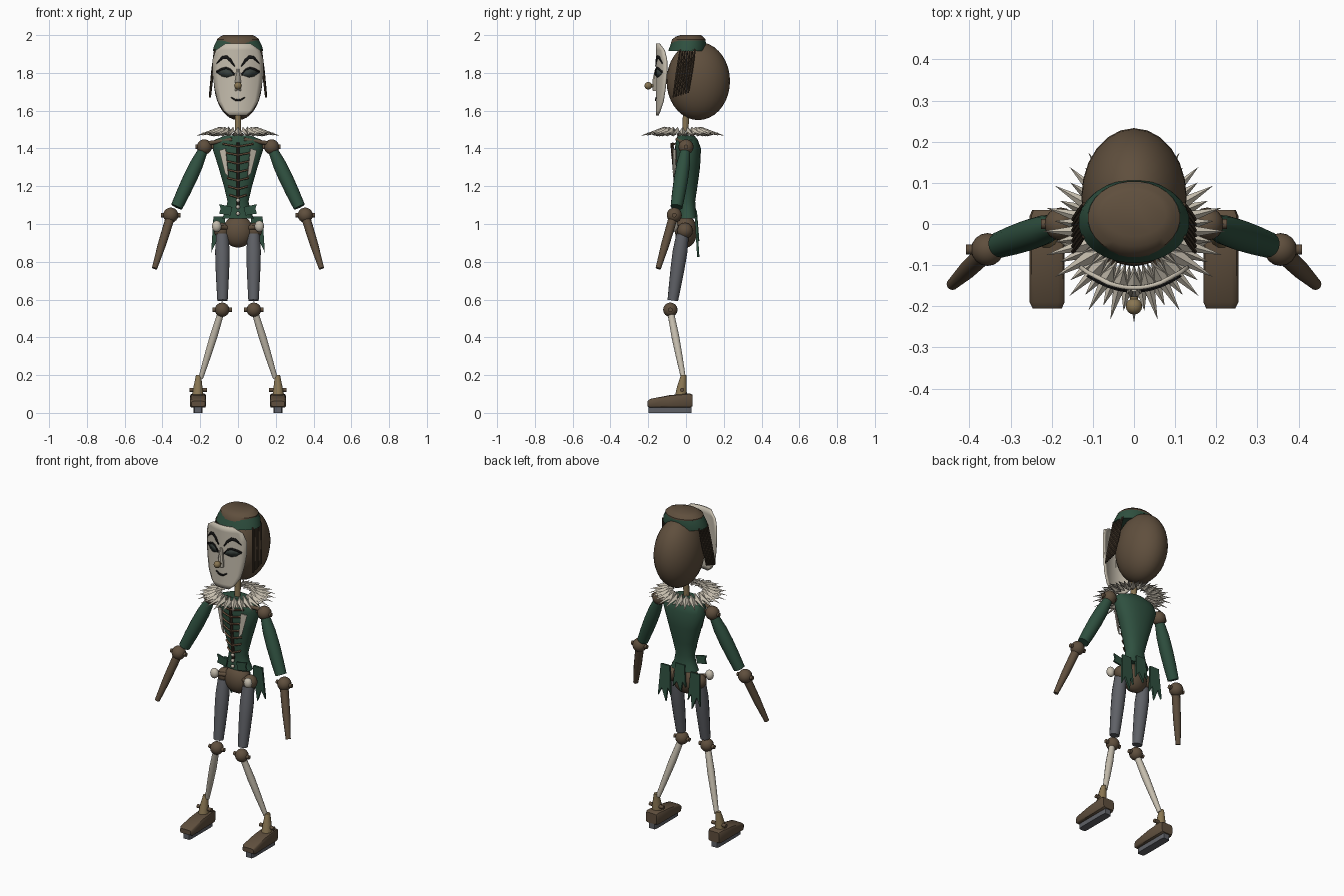
import bpy, bmesh, math
from mathutils import Vector

if "Cube" in bpy.data.objects:
    bpy.data.objects.remove(bpy.data.objects["Cube"])


def material(name, rgb):
    m = bpy.data.materials.new(name)
    m.diffuse_color = (*rgb, 1)
    m.use_nodes = True
    m.node_tree.nodes["Principled BSDF"].inputs["Base Color"].default_value = m.diffuse_color
    return m


WOOD = material("brown wood", (0.115, 0.078, 0.047))
DARK = material("dark brown", (0.05, 0.034, 0.021))
GREEN = material("forest green", (0.028, 0.08, 0.05))
CREAM = material("cream", (0.56, 0.51, 0.42))
GREY = material("slate grey", (0.115, 0.12, 0.135))
TAN = material("tan wood", (0.25, 0.18, 0.085))
BLACK = material("black", (0.008, 0.008, 0.008))
EYE = material("dark eye green", (0.04, 0.052, 0.047))
LACE = material("lace brown", (0.14, 0.08, 0.045))


def finish(name, bm, mat, angle=40):
    bmesh.ops.recalc_face_normals(bm, faces=bm.faces)
    me = bpy.data.meshes.new(name)
    bm.to_mesh(me)
    bm.free()
    ob = bpy.data.objects.new(name, me)
    bpy.context.collection.objects.link(ob)
    me.materials.append(mat)
    bpy.ops.object.select_all(action='DESELECT')
    ob.select_set(True)
    bpy.context.view_layer.objects.active = ob
    if angle:
        bpy.ops.object.shade_smooth_by_angle(angle=math.radians(angle))
    return ob


def loft(name, rings, mat, n=20, power=1.0):
    """Stack of closed rings given as (centre, u radius vector, v radius vector)."""
    bm = bmesh.new()
    loops = []
    for c, u, v in rings:
        loop = []
        for i in range(n):
            a = 2 * math.pi * (i + 0.5) / n
            ca, sa = math.cos(a), math.sin(a)
            ca = math.copysign(abs(ca) ** power, ca)
            sa = math.copysign(abs(sa) ** power, sa)
            loop.append(bm.verts.new(Vector(c) + Vector(u) * ca + Vector(v) * sa))
        loops.append(loop)
    for a, b in zip(loops, loops[1:]):
        for i in range(n):
            j = (i + 1) % n
            bm.faces.new((a[i], a[j], b[j], b[i]))
    bm.faces.new(loops[0])
    bm.faces.new(loops[-1])
    return finish(name, bm, mat)


def oval(name, rings, mat, n=20, power=1.0):
    """Upright loft; each ring is (y, z, x radius, y radius)."""
    return loft(name, [((0, y, z), (rx, 0, 0), (0, ry, 0)) for y, z, rx, ry in rings], mat, n, power)


def rod(name, p, q, radii, mat, n=12):
    """Tapered limb with its radii spaced evenly from p to q."""
    p, q = Vector(p), Vector(q)
    quat = (q - p).to_track_quat('Z', 'Y')
    u, v = quat @ Vector((1, 0, 0)), quat @ Vector((0, 1, 0))
    k = len(radii) - 1
    return loft(name, [(p.lerp(q, i / k), u * r, v * r) for i, r in enumerate(radii)], mat, n)


def ball(name, c, r, mat, n=16):
    r = Vector(r) if isinstance(r, tuple) else Vector((r, r, r))
    bm = bmesh.new()
    bmesh.ops.create_uvsphere(bm, u_segments=n, v_segments=n * 3 // 4, radius=1)
    for v in bm.verts:
        v.co = Vector(c) + v.co * r
    return finish(name, bm, mat)


def plate(name, faces, mat, thick, angle=40):
    """Thin sheet from a list of 3D polygons."""
    bm = bmesh.new()
    for f in faces:
        bm.faces.new([bm.verts.new(p) for p in f])
    bmesh.ops.remove_doubles(bm, verts=bm.verts, dist=1e-5)
    ob = finish(name, bm, mat, angle)
    mod = ob.modifiers.new("thickness", 'SOLIDIFY')
    mod.thickness = thick
    mod.offset = 0
    return ob


def mask_y(x):
    return -0.155 + 0.05 * (x / 0.13) ** 2


def face_strip(name, s, upper, lower, mat, lift):
    """Painted strip between two lines on the mask surface."""
    up = [(s * x, mask_y(x) - lift, z) for x, z in upper]
    lo = [(s * x, mask_y(x) - lift, z) for x, z in lower]
    return plate(name, [(up[i], up[i + 1], lo[i + 1], lo[i]) for i in range(len(up) - 1)], mat, 0.004)


# Head: egg-shaped skull, neck
ball("skull", (0, 0.065, 1.757), (0.128, 0.168, 0.207), WOOD, 24)
rod("neck", (0, -0.005, 1.43), (0, 0, 1.59), (0.017, 0.017), TAN)

# Mask shell
rows = [(1.575, 0.045), (1.60, 0.075), (1.65, 0.106), (1.72, 0.122), (1.80, 0.133),
        (1.87, 0.132), (1.92, 0.115), (1.955, 0.065)]
grid = [[(w * (i / 5 - 1), mask_y(w * (i / 5 - 1)), z) for i in range(11)] for z, w in rows]
plate("mask", [(a[i], a[i + 1], b[i + 1], b[i]) for a, b in zip(grid, grid[1:]) for i in range(10)],
      CREAM, 0.01)

# Nose: bridge, peg and round tip
loft("nose_bridge", [((0, -0.157, 1.82), (0.008, 0, 0), (0, 0.008, 0)),
                     ((0, -0.163, 1.76), (0.016, 0, 0), (0, 0.016, 0)),
                     ((0, -0.163, 1.705), (0.018, 0, 0), (0, 0.014, 0))], CREAM, 8)
rod("nose_peg", (0, -0.15, 1.732), (0, -0.195, 1.732), (0.011, 0.009), TAN)
ball("nose_tip", (0, -0.2, 1.732), 0.02, TAN)

# Mouth
for s, side in ((-1, "right"), (1, "left")):
    face_strip(side + "_mouth", s, [(0, 1.660), (0.015, 1.663), (0.036, 1.672)],
               [(0, 1.650), (0.015, 1.652), (0.036, 1.667)], BLACK, 0.007)

# Cap: green band and brown crown
oval("cap_band", [(0.005, 1.915, 0.135, 0.1), (0.012, 1.945, 0.127, 0.096),
                  (0.015, 1.972, 0.113, 0.089)], GREEN, 28)
oval("cap_crown", [(0.012, 1.955, 0.112, 0.093), (0.015, 1.978, 0.112, 0.089),
                   (0.018, 1.992, 0.095, 0.072), (0.025, 2.0, 0.078, 0.055)], WOOD, 28)

# Ruff: two layers of pointed pyramids around an open collar
for layer, (rin, rout, z0, z1, mat_n) in enumerate(((0.078, 0.222, 1.508, 1.468, 24),
                                                   (0.082, 0.195, 1.490, 1.482, 24))):
    bm = bmesh.new()
    for i in range(mat_n):
        a = 2 * math.pi * (i + 0.5 * layer) / mat_n
        d, t = Vector((math.cos(a), math.sin(a), 0)), Vector((-math.sin(a), math.cos(a), 0))
        c, up = Vector((0, -0.018, 0)), Vector((0, 0, 1))
        base = [c + d * rin + up * (z0 - 0.008), c + d * (rin + 0.05) + t * 0.016 + up * (z0 - 0.018),
                c + d * (rin + 0.02) + up * (z0 + 0.007), c + d * (rin + 0.05) - t * 0.016 + up * (z0 - 0.018)]
        vs = [bm.verts.new(p) for p in base]
        tip = bm.verts.new(c + d * rout + up * z1)
        under = bm.verts.new(c + d * (rin + 0.05) + up * (z0 - 0.026))
        for tri in ((vs[0], vs[1], vs[2]), (vs[0], vs[2], vs[3]), (vs[1], tip, vs[2]), (vs[3], vs[2], tip),
                    (under, tip, vs[1]), (under, vs[3], tip), (under, vs[1], vs[0]), (under, vs[0], vs[3])):
            bm.faces.new(tri)
    finish(("ruff_lower", "ruff_upper")[1 - layer], bm, CREAM, 0)

# Jacket body and pelvis
oval("jacket", [(0.01, 1.03, 0.085, 0.05), (0.008, 1.07, 0.066, 0.045), (0.006, 1.12, 0.056, 0.043),
                (0.008, 1.2, 0.075, 0.053), (0.01, 1.3, 0.104, 0.065), (0.01, 1.4, 0.136, 0.07),
                (0.005, 1.445, 0.125, 0.058), (0, 1.468, 0.07, 0.045)], GREEN, 24, 0.9)
ball("pelvis", (0, 0, 0.96), (0.082, 0.058, 0.085), WOOD)

# Front lacing: bowed ribs, centre bar and buttons
for k in range(7):
    z = 1.14 + k * 0.045
    w = 0.045 + k * 0.006
    cu = bpy.data.curves.new("rib_%d" % (k + 1), 'CURVE')
    cu.dimensions = '3D'
    cu.bevel_depth = 0.0055
    cu.bevel_resolution = 1
    cu.use_fill_caps = True
    sp = cu.splines.new('POLY')
    sp.points.add(8)
    for i, p in enumerate(sp.points):
        t = i / 4 - 1
        p.co = (w * t, -0.05 - (z - 1.1) * 0.09 + 0.018 * t * t, z + 0.014 * abs(t), 1)
    cu.materials.append(LACE)
    bpy.context.collection.objects.link(bpy.data.objects.new(cu.name, cu))
rod("centre_bar", (0, -0.045, 1.1), (0, -0.075, 1.43), (0.009, 0.009), DARK, 8)
for z in (1.055, 1.09, 1.125):
    ball("button", (0, -0.052, z), 0.011, CREAM, 10)

# Tail flaps with ragged points
for x0, top, drop in ((-0.1, 1.04, 1), (0, 1.07, 0.75), (0.1, 1.04, 1)):
    outline = [(-0.03, 0), (0.03, 0), (0.042, -0.19), (0.018, -0.14), (-0.012, -0.215), (-0.022, -0.13), (-0.042, -0.17)]
    s = -1 if x0 < 0 else 1
    plate("tail_flap", [[(x0 + s * x, 0.052 - z * 0.06, top + z * drop) for x, z in outline]], GREEN, 0.012, 0)

for s, side in ((-1, "right"), (1, "left")):
    # Brow, eye and lid
    face_strip(side + "_brow", s, [(0.016, 1.835), (0.035, 1.872), (0.06, 1.893), (0.085, 1.888), (0.112, 1.853)],
               [(0.02, 1.833), (0.042, 1.858), (0.062, 1.875), (0.083, 1.872), (0.112, 1.848)], BLACK, 0.007)
    face_strip(side + "_eye", s, [(0.02, 1.792), (0.04, 1.818), (0.065, 1.826), (0.09, 1.818), (0.11, 1.805)],
               [(0.021, 1.788), (0.04, 1.782), (0.06, 1.776), (0.085, 1.782), (0.11, 1.8)], EYE, 0.007)
    face_strip(side + "_lid", s, [(0.017, 1.795), (0.04, 1.823), (0.065, 1.832), (0.09, 1.824), (0.115, 1.81)],
               [(0.02, 1.785), (0.04, 1.814), (0.065, 1.821), (0.09, 1.813), (0.113, 1.8)], BLACK, 0.01)
    # Hair strands
    for k in range(7):
        y = -0.03 + k * 0.013
        rod("%s_hair_%d" % (side, k + 1), (s * 0.122, y, 1.925), (s * 0.148, y - 0.037, 1.67 + k * 0.004),
            (0.005, 0.007, 0.005), DARK, 6)
    # Cream lapel and waist tab
    plate(side + "_lapel", [[(s * x, y, z) for x, y, z in ((0.098, -0.052, 1.39), (0.065, -0.066, 1.4),
                             (0.05, -0.066, 1.25), (0.068, -0.058, 1.27))]], CREAM, 0.006, 0)
    plate(side + "_waist_tab", [[(s * x, -0.055, z) for x, z in ((0.03, 1.09), (0.1, 1.105), (0.092, 1.08),
                                 (0.1, 1.055), (0.04, 1.045))]], GREEN, 0.01, 0)
    # Hip knob
    rod(side + "_hip_pin", (s * 0.06, -0.03, 0.98), (s * 0.11, -0.06, 0.985), (0.012, 0.012), WOOD)
    ball(side + "_hip_knob", (s * 0.113, -0.065, 0.988), (0.025, 0.022, 0.03), CREAM)
    ball(side + "_hip_joint", (s * 0.085, -0.006, 0.965), 0.042, WOOD)
    # Arm
    rod(side + "_collar_bar", (s * 0.03, -0.045, 1.448), (s * 0.175, -0.005, 1.425), (0.011, 0.011), WOOD)
    ball(side + "_shoulder", (s * 0.178, 0, 1.408), 0.04, WOOD)
    rod(side + "_shoulder_pin", (s * 0.13, 0, 1.408), (s * 0.226, 0, 1.408), (0.012, 0.012), WOOD)
    rod(side + "_sleeve", (s * 0.185, -0.003, 1.39), (s * 0.325, -0.05, 1.09),
        (0.026, 0.036, 0.038, 0.036, 0.032), GREEN, 14)
    ball(side + "_elbow", (s * 0.356, -0.062, 1.047), 0.04, WOOD)
    rod(side + "_elbow_pin", (s * 0.305, -0.062, 1.047), (s * 0.408, -0.062, 1.047), (0.012, 0.012), WOOD)
    rod(side + "_forearm", (s * 0.363, -0.072, 1.02), (s * 0.442, -0.147, 0.765), (0.024, 0.022, 0.014), WOOD)
    # Leg
    rod(side + "_thigh", (s * 0.083, -0.018, 0.945), (s * 0.082, -0.07, 0.595),
        (0.033, 0.039, 0.037, 0.033, 0.028), GREY, 14)
    ball(side + "_knee", (s * 0.084, -0.083, 0.546), 0.038, WOOD)
    rod(side + "_knee_pin", (s * 0.033, -0.083, 0.546), (s * 0.135, -0.083, 0.546), (0.012, 0.012), WOOD)
    rod(side + "_shin", (s * 0.095, -0.078, 0.515), (s * 0.197, -0.014, 0.185), (0.018, 0.021, 0.018, 0.013), CREAM)
    # Ankle and shoe
    loft(side + "_ankle", [((s * 0.213, -0.028, 0.08), (0.032, 0, 0), (0, 0.034, 0)),
                           ((s * 0.212, -0.022, 0.14), (0.024, 0, 0), (0, 0.026, 0)),
                           ((s * 0.209, -0.013, 0.2), (0.014, 0, 0), (0, 0.015, 0))], TAN, 12)
    rod(side + "_ankle_pin", (s * 0.163, -0.02, 0.122), (s * 0.258, -0.02, 0.122), (0.011, 0.011), WOOD)
    loft(side + "_shoe", [((s * 0.211, y, (b + t) / 2), (w, 0, 0), (0, 0, (t - b) / 2)) for y, b, t, w in
                          ((-0.205, 0.034, 0.062, 0.036), (-0.19, 0.027, 0.074, 0.043), (-0.09, 0.027, 0.094, 0.043),
                           (0.02, 0.027, 0.104, 0.043), (0.034, 0.034, 0.096, 0.037))], WOOD, 12, 0.35)
    loft(side + "_sole", [((s * 0.211, -0.084, z), (0.024, 0, 0), (0, 0.114, 0)) for z in (0, 0.032)], GREY, 12, 0.2)
